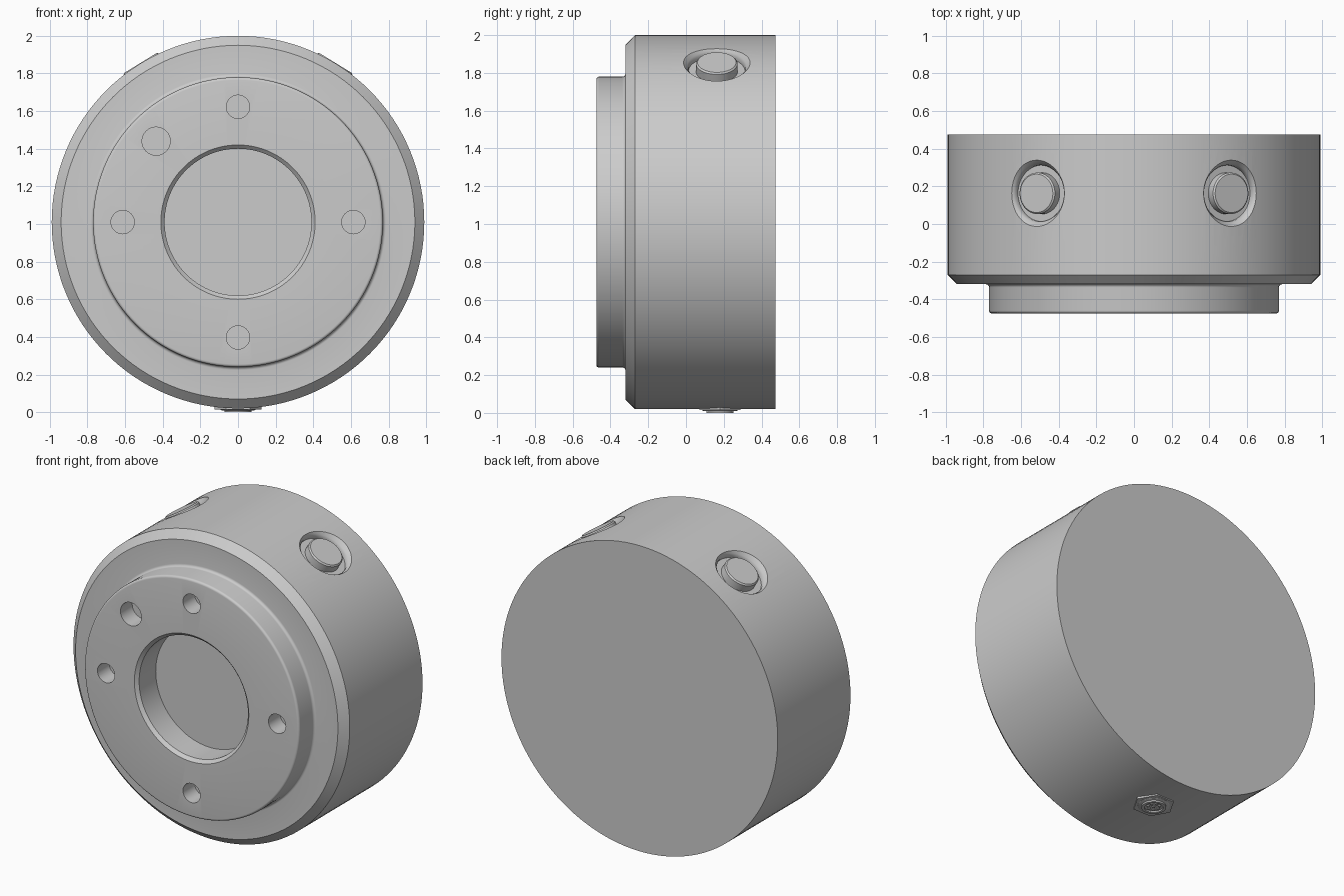
import bpy, bmesh
from math import radians, sin, cos, pi
from mathutils import Matrix

if "Cube" in bpy.data.objects:
    bpy.data.objects.remove(bpy.data.objects["Cube"])

CZ = 1.01  # height of the housing axis


def lathe(name, profile, matrix, seg=64):
    """Revolve (radius, height) rings about local z; both ends are capped."""
    bm = bmesh.new()
    rings = [[bm.verts.new((r * cos(2 * pi * i / seg), r * sin(2 * pi * i / seg), h))
              for i in range(seg)] for r, h in profile]
    for a, b in zip(rings, rings[1:]):
        for i in range(seg):
            j = (i + 1) % seg
            bm.faces.new((a[i], a[j], b[j], b[i]))
    bm.faces.new(rings[0])
    bm.faces.new(rings[-1])
    bmesh.ops.recalc_face_normals(bm, faces=bm.faces)
    bm.transform(matrix)
    mesh = bpy.data.meshes.new(name)
    bm.to_mesh(mesh)
    bm.free()
    obj = bpy.data.objects.new(name, mesh)
    bpy.context.collection.objects.link(obj)
    return obj


def arc(cr, ch, rad, start, end, n=5):
    return [(cr + rad * cos(radians(start + (end - start) * i / n)),
             ch + rad * sin(radians(start + (end - start) * i / n))) for i in range(n + 1)]


def along_y(x, z):
    return Matrix.Translation((x, 0, z)) @ Matrix.Rotation(radians(-90), 4, 'X')


def radial(angle, y):
    return Matrix.Translation((0, y, CZ)) @ Matrix.Rotation(radians(angle), 4, 'Y')


def smooth(obj):
    bpy.ops.object.select_all(action='DESELECT')
    obj.select_set(True)
    bpy.context.view_layer.objects.active = obj
    bpy.ops.object.shade_smooth_by_angle(angle=radians(30))


# Housing: bored front boss, fillet, chamfered drum
profile = [(0.39, -0.285), (0.39, -0.455), (0.41, -0.475)]
profile += arc(0.755, -0.46, 0.015, -90, 0)
profile += arc(0.787, -0.337, 0.017, 180, 90)
profile += [(0.94, -0.32), (0.99, -0.27), (0.99, 0.475)]
housing = lathe("housing", profile, along_y(0, CZ), 128)

# Cutters: four bolt holes, one larger hole, two button pockets
cutters = []
holes = [(0.613 * cos(a * pi / 2), CZ + 0.613 * sin(a * pi / 2), 0.062) for a in range(4)]
holes.append((-0.435, 1.44, 0.075))
for x, z, r in holes:
    cutters.append(lathe("hole_cutter", [(r, -0.6), (r, -0.355)], along_y(x, z), 32))
ANGLE, BUTTON_Y = 31.5, 0.163
for s in (-1, 1):
    cutters.append(lathe("pocket_cutter", [(0.15, 0.935), (0.15, 0.955), (0.157, 0.968),
                                           (0.173, 0.986), (0.19, 1.005), (0.19, 1.1)],
                         radial(s * ANGLE, BUTTON_Y), 48))
bpy.context.view_layer.objects.active = housing
for c in cutters:
    mod = housing.modifiers.new("cut", 'BOOLEAN')
    mod.operation, mod.solver, mod.object = 'DIFFERENCE', 'EXACT', c
    bpy.ops.object.modifier_apply(modifier=mod.name)
for c in cutters:
    bpy.data.objects.remove(c)
smooth(housing)

# Push buttons in the pockets
for side, s in (("left", -1), ("right", 1)):
    smooth(lathe(side + "_button", [(0.11, 0.92), (0.11, 0.984), (0.102, 0.992)],
                 radial(s * ANGLE, BUTTON_Y), 48))

# Connector underneath: hex nut, washer ring, collar with a recessed pin face
base = radial(180, 0.18)
lathe("connector_nut", [(0.125, 0.96), (0.125, 0.996)], base, 6)
smooth(lathe("connector_ring", [(0.094, 0.97), (0.094, 0.997), (0.088, 1.0)], base, 48))
smooth(lathe("connector_collar", [(0.055, 1.001), (0.055, 1.01), (0.072, 1.01), (0.072, 0.97)],
             base, 48))
for i in range(8):
    r = 0.034 if i else 0
    pos = Matrix.Translation((r * cos(i * 2 * pi / 7), r * sin(i * 2 * pi / 7), 0))
    smooth(lathe("connector_pin", [(0.009, 0.99), (0.009, 1.007)], base @ pos, 12))
